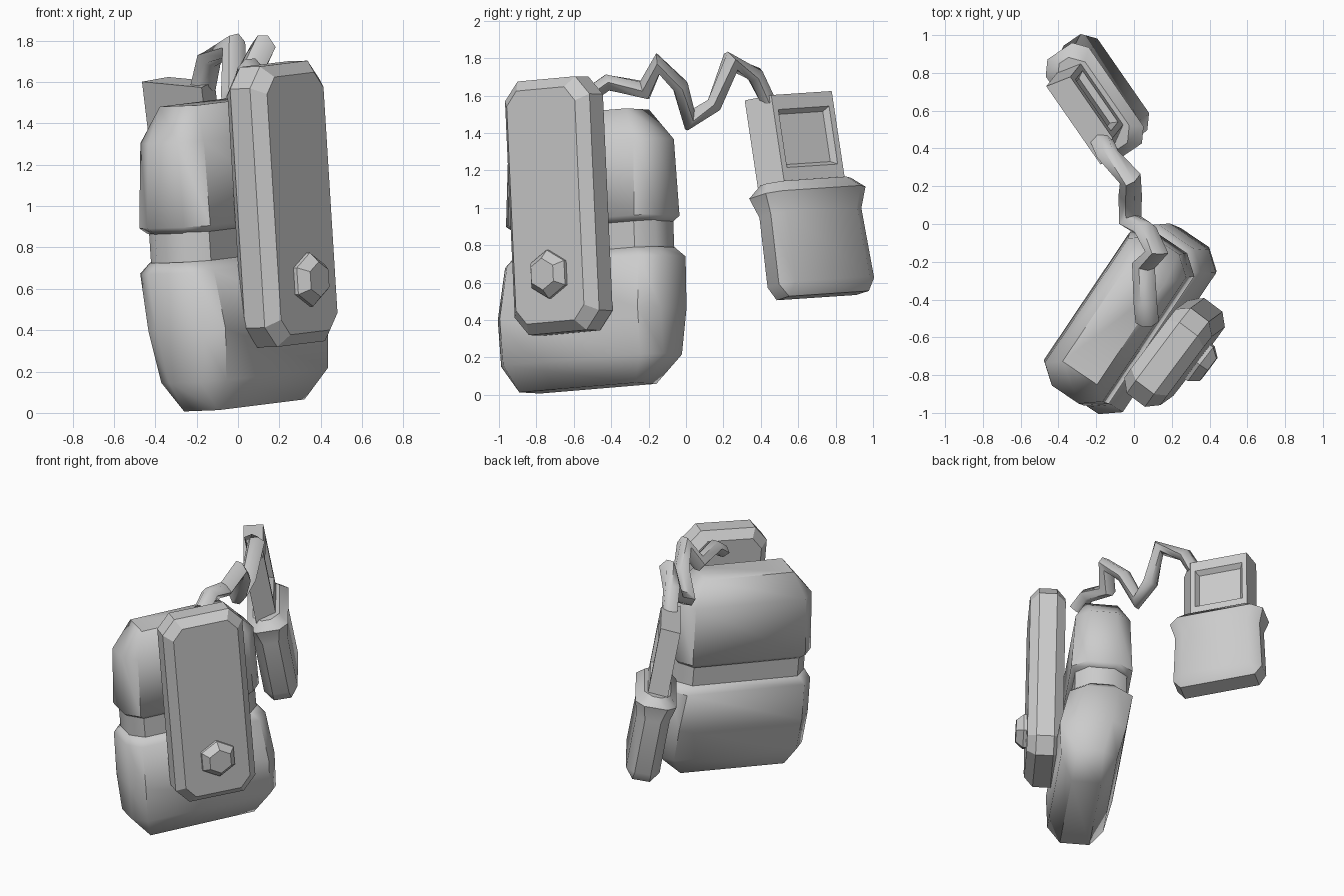
import bpy, bmesh, math
from mathutils import Vector, Matrix

if "Cube" in bpy.data.objects:
    bpy.data.objects.remove(bpy.data.objects["Cube"])

grey = bpy.data.materials.new("grey")
grey.diffuse_color = (0.6, 0.6, 0.6, 1)
grey.use_nodes = True
grey.node_tree.nodes["Principled BSDF"].inputs["Base Color"].default_value = grey.diffuse_color


def frame(origin, u, w):
    """Tilted local frame: u along the width, v through the thickness, w up."""
    w = Vector(w).normalized()
    u = Vector(u)
    u = (u - w * u.dot(w)).normalized()
    v = u.cross(w)
    m = Matrix((u, v, w)).transposed().to_4x4()
    m.translation = Vector(origin)
    return m


def finish(name, bm, mat, angle=30):
    bmesh.ops.remove_doubles(bm, verts=bm.verts, dist=.0005)
    bmesh.ops.transform(bm, matrix=mat, verts=bm.verts)
    bmesh.ops.recalc_face_normals(bm, faces=bm.faces)
    me = bpy.data.meshes.new(name)
    bm.to_mesh(me)
    bm.free()
    ob = bpy.data.objects.new(name, me)
    bpy.context.collection.objects.link(ob)
    me.materials.append(grey)
    bpy.ops.object.select_all(action='DESELECT')
    ob.select_set(True)
    bpy.context.view_layer.objects.active = ob
    bpy.ops.object.shade_smooth_by_angle(angle=math.radians(angle))
    return ob


def loft(name, rings, mat, angle=30):
    """Skin a stack of equal-count rings of points and cap both ends."""
    bm = bmesh.new()
    rows = [[bm.verts.new(p) for p in r] for r in rings]
    n = len(rows[0])
    for a, b in zip(rows, rows[1:]):
        for i in range(n):
            bm.faces.new((a[i], a[(i + 1) % n], b[(i + 1) % n], b[i]))
    bm.faces.new(rows[0][::-1])
    bm.faces.new(rows[-1])
    return finish(name, bm, mat, angle)


def octagon(a0, a1, b0, b1, ca, cb):
    """Rectangle with cut corners."""
    return [(a0 + ca, b0), (a1 - ca, b0), (a1, b0 + cb), (a1, b1 - cb),
            (a1 - ca, b1), (a0 + ca, b1), (a0, b1 - cb), (a0, b0 + cb)]


def stack(levels, ca, cb):
    """Cut-corner rings; a level marked 0 is a plain rectangle."""
    return [[(u, v, w) for u, v in octagon(u0, u1, v0, v1, ca * k, cb * k)]
            for w, u0, u1, v0, v1, k in levels]


# Main case: lower half, waist band, upper half
body = frame((0, 0, 0), (.557, .83, .08), (-.065, -.04, 1))
loft("lower_case", stack([
    (.055, -.79, -.04, .22, .42, 0),
    (.20, -.91, .135, .125, .505, 1),
    (.45, -.91, .14, .07, .52, 1),
    (.73, -.89, .12, .03, .46, 1),
    (.78, -.86, .08, .07, .42, 1)], .08, .10), body, 48)
loft("waist_band", stack([
    (.74, -.85, .07, .07, .42, 1),
    (.97, -.85, .07, .07, .42, 1)], .08, .09), body, 48)
loft("upper_case", stack([
    (.92, -.85, .07, .06, .42, 1),
    (.95, -.88, .095, .035, .45, 1),
    (1.36, -.86, .095, .06, .43, 1),
    (1.53, -.71, -.07, .14, .36, 0)], .08, .10), body, 48)

# Side panel: cut-corner slab with bevelled rims on both faces
panel = frame((.215, -.68, 1.01), (.60, .80, .08), (-.062, -.045, 1))


def panel_ring(v, inset):
    return [(u, v, w) for u, w in octagon(-.283 + inset, .283 - inset, -.68 + inset,
                                          .68 - inset, .09 - inset * .4, .10 - inset * .4)]


loft("side_panel", [panel_ring(-.12, .055), panel_ring(-.06, 0),
                    panel_ring(.06, 0), panel_ring(.12, .055)], panel, 20)


# Hex bolt on the panel
def hexagon(r, v):
    return [(.01 + r * math.sin(k * math.pi / 3), v, -.37 + r * math.cos(k * math.pi / 3))
            for k in range(6)]


loft("hex_bolt", [hexagon(.13, .11), hexagon(.13, .14), hexagon(.085, .19)], panel, 20)

# Small plug: rounded holder
plug = frame((-.213, .643, 1.12), (-.57, .82, .06), (-.12, -.15, 1))
# v must point towards +x, +y, so spin the frame half a turn about its upright axis
if plug.col[1].x < 0:
    plug = plug @ Matrix.Rotation(math.pi, 4, 'Z')
side = 1 if plug.col[0].y > 0 else -1
loft("plug_holder", stack([
    (-.60, -.26, .26, -.06, .06, 0),
    (-.53, -.31, .31, -.115, .115, 1),
    (-.15, -.295, .295, -.115, .115, 1),
    (-.04, -.325, .325, -.14, .14, 1),
    (.02, -.275, .275, -.09, .09, 1)], .07, .06), plug, 40)

# Plug block with a recessed window on its outer face
bm = bmesh.new()
quad = [(.24, -.07), (.21, .065), (-.184, .065), (-.266, -.07)]
low = [bm.verts.new((u * side, v, 0)) for u, v in quad]
top = [bm.verts.new((u * side, v, .49)) for u, v in quad]
for i in range(4):
    j = (i + 1) % 4
    bm.faces.new((low[i], low[j], top[j], top[i]))
bm.faces.new(low)
bm.faces.new(top)
bmesh.ops.recalc_face_normals(bm, faces=bm.faces)
window = [max(bm.faces, key=lambda f: f.normal.y)]
bmesh.ops.inset_region(bm, faces=window, thickness=.045)
for vert in window[0].verts:
    vert.co.z = .25 + (vert.co.z - .2425) * .74
bmesh.ops.inset_region(bm, faces=window, thickness=.03, depth=-.035)
finish("plug_block", bm, plug, 20)

# Kinked, flattened cable joining the case to the plug
path = [Vector(p) for p in (
    (.07, -.52, 1.60), (.06, -.42, 1.67), (.05, -.22, 1.63), (.12, -.15, 1.77),
    (.06, -.03, 1.65), (-.02, .02, 1.47), (-.02, .15, 1.55), (-.02, .24, 1.78),
    (-.14, .37, 1.71), (-.17, .44, 1.57))]
rings = []
for i, p in enumerate(path):
    d0 = (p - path[max(i - 1, 0)]).normalized()
    d1 = (path[min(i + 1, len(path) - 1)] - p).normalized()
    t = (d0 + d1).normalized()
    across = Vector((1, 0, 0))
    across = (across - t * across.dot(t)).normalized()
    n = t.cross(across)
    # widen at the kinks so the thickness stays even
    miter = min(1.4, 1 / max(.3, max(d0.dot(t), d1.dot(t))))
    rings.append([p + across * (.062 * a) + n * (.04 * b * miter)
                  for a, b in ((1, 0), (.4, 1), (-.4, 1), (-1, 0), (-.4, -1), (.4, -1))])
loft("cable", rings, Matrix.Identity(4), 50)
